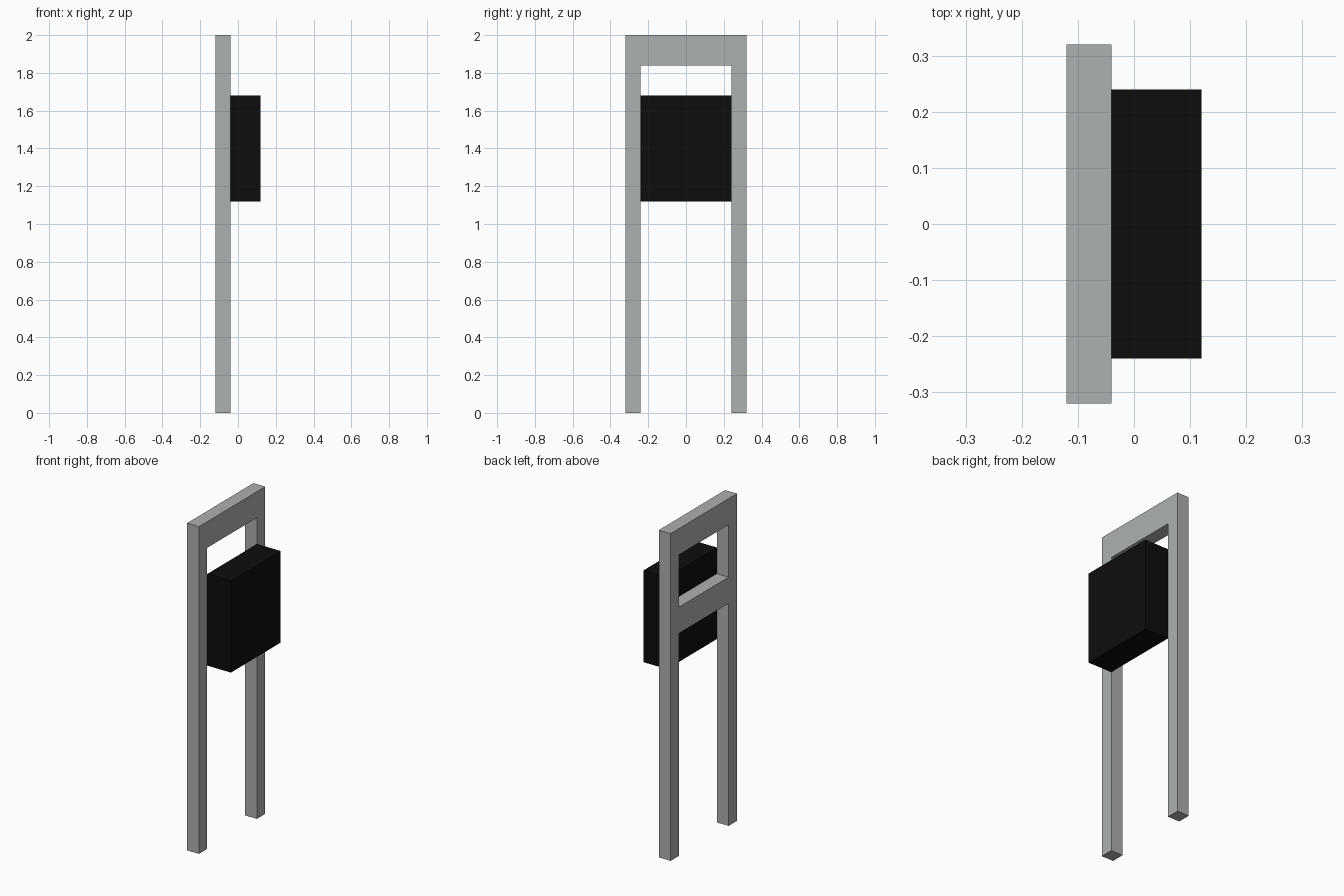
import bpy

if "Cube" in bpy.data.objects:
    bpy.data.objects.remove(bpy.data.objects["Cube"])


def material(name, rgb):
    m = bpy.data.materials.new(name)
    m.diffuse_color = (*rgb, 1)
    m.use_nodes = True
    m.node_tree.nodes["Principled BSDF"].inputs["Base Color"].default_value = m.diffuse_color
    return m


def box(name, lo, hi, mat):
    """Box between two opposite corners."""
    bpy.ops.mesh.primitive_cube_add(
        size=1, location=[(a + b) / 2 for a, b in zip(lo, hi)])
    ob = bpy.context.object
    ob.name = name
    ob.scale = [b - a for a, b in zip(lo, hi)]
    bpy.ops.object.transform_apply(location=False, rotation=False, scale=True)
    ob.data.materials.append(mat)
    return ob


grey = material("grey metal", (0.42, 0.44, 0.44))
black = material("black", (0.004, 0.004, 0.004))

BACK, FRONT = -0.12, -0.04   # frame thickness along x
INNER, OUTER = 0.24, 0.32    # post edges along y

# Two upright posts
box("left_post", (BACK, -OUTER, 0), (FRONT, -INNER, 2), grey)
box("right_post", (BACK, INNER, 0), (FRONT, OUTER, 2), grey)

# Top rail and middle rail between the posts
box("top_rail", (BACK, -INNER, 1.84), (FRONT, INNER, 2), grey)
box("middle_rail", (BACK, -INNER, 1.36), (FRONT, INNER, 1.52), grey)

# Dark box mounted on the rail
box("mounted_box", (FRONT, -INNER, 1.12), (0.12, INNER, 1.68), black)
